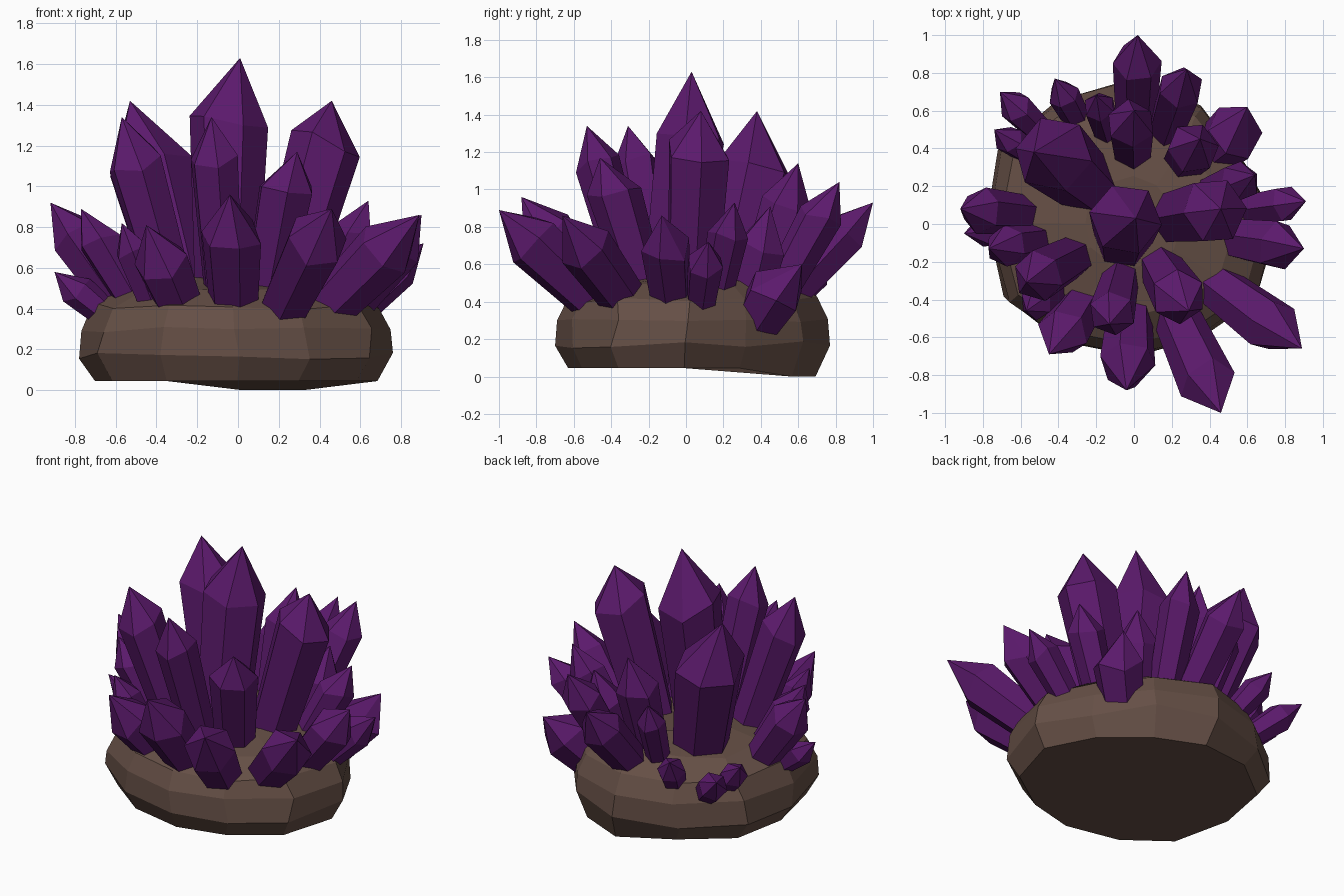
import bpy, bmesh, math, random
from mathutils import Vector

if "Cube" in bpy.data.objects:
    bpy.data.objects.remove(bpy.data.objects["Cube"])

random.seed(7)


def material(name, color):
    m = bpy.data.materials.new(name)
    m.diffuse_color = color
    m.use_nodes = True
    m.node_tree.nodes["Principled BSDF"].inputs["Base Color"].default_value = m.diffuse_color
    return m


def finish(bm, name, mat):
    bmesh.ops.recalc_face_normals(bm, faces=bm.faces)
    me = bpy.data.meshes.new(name)
    bm.to_mesh(me)
    bm.free()
    me.materials.append(mat)
    ob = bpy.data.objects.new(name, me)
    bpy.context.collection.objects.link(ob)
    return ob


purple = material("crystal_purple", (0.105, 0.01, 0.15, 1))
brown = material("rock_brown", (0.13, 0.078, 0.06, 1))

# Rock base: faceted rings around an uneven outline, underside dipping at the back
OUTLINE = [0.76, 0.67, 0.72, 0.77, 0.77, 0.82, 0.78, 0.79, 0.73, 0.70, 0.70, 0.76]
PROFILE = [(0.90, 0.045), (1.0, 0.17), (0.985, 0.30), (0.91, 0.41),
           (0.70, 0.50), (0.33, 0.55)]
SIDES = len(OUTLINE)
bm = bmesh.new()
rings = []
for level, (r, z) in enumerate(PROFILE):
    ring = []
    for i, reach in enumerate(OUTLINE):
        a = 2 * math.pi * i / SIDES + random.uniform(-0.04, 0.04)
        dz = 0 if level == 0 else random.uniform(-0.02, 0.02)
        if level == 0 and i in (2, 3):
            dz = -0.045
        ring.append(bm.verts.new((r * reach * math.cos(a),
                                  r * reach * math.sin(a), z + dz)))
    rings.append(ring)
for lo, hi in zip(rings, rings[1:]):
    for i in range(SIDES):
        j = (i + 1) % SIDES
        bm.faces.new((lo[i], lo[j], hi[j], hi[i]))
bm.faces.new(rings[0][::-1])
bm.faces.new(rings[-1])
finish(bm, "rock_base", brown)


# Crystal: six-sided shaft widening to a shoulder, then a pointed tip
# k places the root along the tip direction; lean shifts the shaft off the tip
def crystal(name, x, y, z, radius, k, lean=(0, 0), base_z=0.3, point=1.65):
    tip = Vector((x, y, z))
    off = Vector((*lean, 0))
    base = Vector((x * k, y * k, base_z)) + off * 0.4
    axis = (tip + off - base).normalized()
    side = axis.orthogonal().normalized()
    up = axis.cross(side)
    shoulder = tip + off - axis * radius * point
    turn = random.uniform(0, math.pi / 3)
    bm = bmesh.new()
    low, high = [], []
    for i in range(6):
        a = turn + i * math.pi / 3
        d = side * math.cos(a) + up * math.sin(a)
        low.append(bm.verts.new(base + d * radius * 0.76))
        slide = axis * radius * random.uniform(-0.25, 0.25)
        high.append(bm.verts.new(shoulder + d * radius + slide))
    top = bm.verts.new(tip)
    for i in range(6):
        j = (i + 1) % 6
        bm.faces.new((low[i], low[j], high[j], high[i]))
        bm.faces.new((high[i], high[j], top))
    bm.faces.new(low[::-1])
    finish(bm, name, purple)


# Tip x, y, z, radius, how far out the root sits, then optional lean, root height, point
GROUPS = {
    "tall_crystal": [
        (0.01, 0.03, 1.63, 0.195, -4.0, (-0.05, 0.04)),
        (0.46, 0.08, 1.42, 0.18, 0.34, (0.03, 0.0), 0.3, 1.3),
        (-0.53, 0.38, 1.42, 0.21, 0.42, (0.02, 0.06), 0.3, 1.45),
        (-0.57, -0.31, 1.34, 0.14, 0.48),
        (-0.13, -0.53, 1.34, 0.125, 0.45),
        (0.29, -0.46, 1.17, 0.145, 0.4, (-0.02, 0.02), 0.3, 1.4),
        (0.0, 0.6, 1.14, 0.13, 0.55, (-0.02, 0.0))],
    "front_crystal": [
        (0.46, -1.0, 0.89, 0.155, 0.38), (0.89, -0.66, 0.86, 0.15, 0.38),
        (-0.04, -0.88, 0.96, 0.15, 0.45), (-0.45, -0.69, 0.81, 0.14, 0.52),
        (-0.57, -0.46, 0.82, 0.09, 0.65)],
    "right_crystal": [
        (0.90, -0.13, 0.86, 0.135, 0.5), (0.64, 0.26, 0.93, 0.11, 0.5),
        (0.91, 0.12, 0.72, 0.10, 0.55),
        (0.60, 0.62, 0.60, 0.155, 0.55, (0.03, -0.05), 0.2, 1.2)],
    "back_crystal": [
        (0.35, 0.45, 0.91, 0.14, 0.7), (0.28, 0.82, 1.04, 0.12, 0.5),
        (0.02, 1.0, 0.93, 0.13, 0.42), (-0.20, 0.68, 0.91, 0.085, 0.6),
        (-0.42, 0.77, 0.63, 0.085, 0.6)],
    "left_crystal": [
        (-0.92, 0.08, 0.92, 0.125, 0.53), (-0.77, -0.13, 0.89, 0.11, 0.55),
        (-0.90, -0.05, 0.58, 0.085, 0.62), (-0.71, 0.70, 0.55, 0.09, 0.62),
        (-0.74, 0.50, 0.58, 0.08, 0.65)],
}
for group, items in GROUPS.items():
    for n, item in enumerate(items, 1):
        crystal(f"{group}_{n}", *item)
